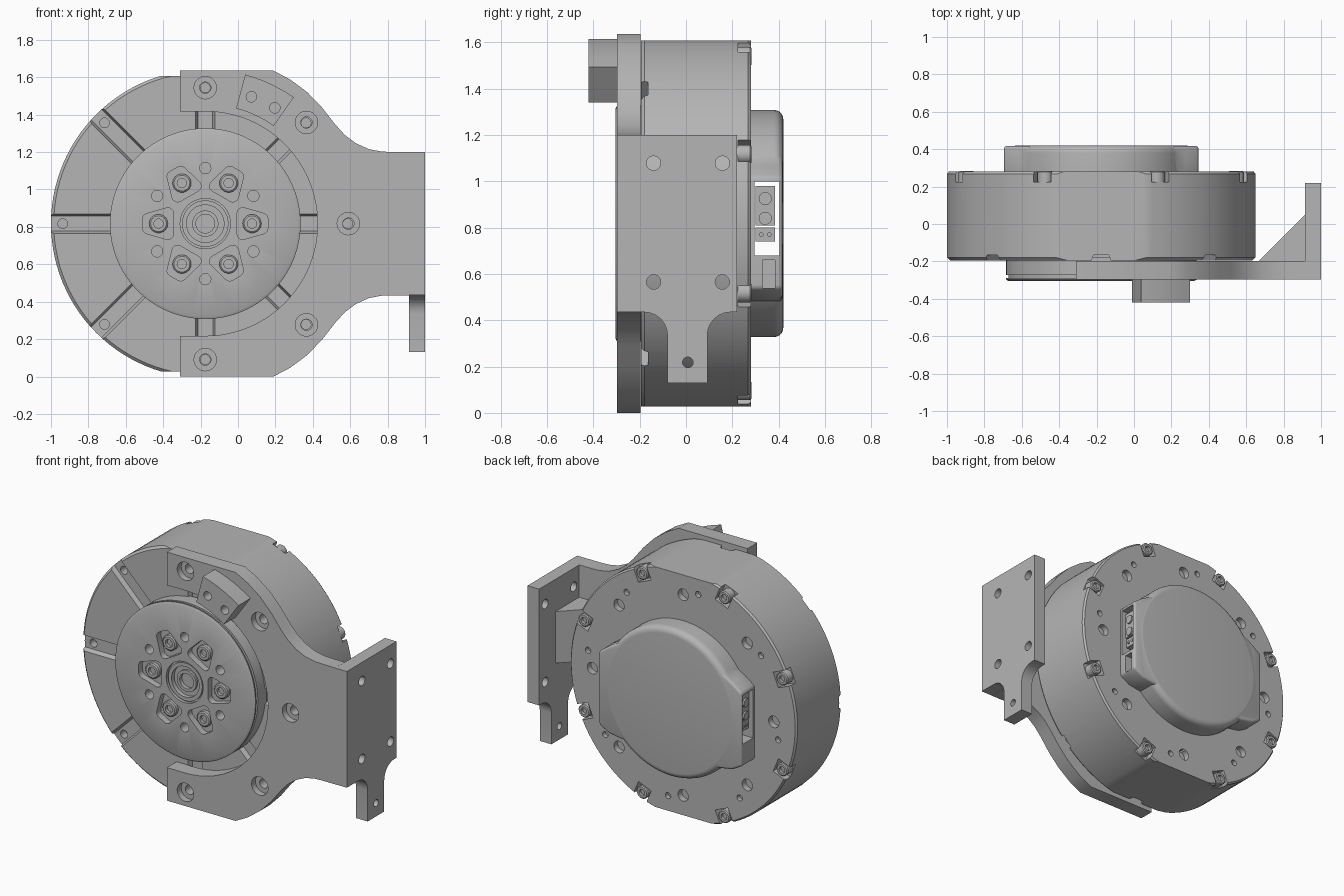
import bpy, bmesh, math
from mathutils import Vector

cube = bpy.data.objects.get("Cube")
if cube:
    bpy.data.objects.remove(cube)

CX, CZ = -0.175, 0.8175          # motor axis
made = []

grey = bpy.data.materials.new("machined_grey")
grey.use_nodes = True
grey.diffuse_color = (0.46, 0.46, 0.46, 1)
bsdf = next(n for n in grey.node_tree.nodes if n.type == 'BSDF_PRINCIPLED')
bsdf.inputs["Base Color"].default_value = (0.46, 0.46, 0.46, 1)


def finish(name, bm):
    bmesh.ops.recalc_face_normals(bm, faces=bm.faces)
    mesh = bpy.data.meshes.new(name)
    bm.to_mesh(mesh)
    bm.free()
    mesh.materials.append(grey)
    ob = bpy.data.objects.new(name, mesh)
    bpy.context.scene.collection.objects.link(ob)
    made.append(ob)
    return ob


def prism(name, pts, lo, hi, axis='y'):
    """Extrude a 2D outline along one axis."""
    place = {'x': lambda a, b, d: (d, a, b),
             'y': lambda a, b, d: (a, d, b),
             'z': lambda a, b, d: (a, b, d)}[axis]
    bm = bmesh.new()
    face = bm.faces.new([bm.verts.new(place(a, b, lo)) for a, b in pts])
    ext = bmesh.ops.extrude_face_region(bm, geom=[face])
    verts = [v for v in ext["geom"] if isinstance(v, bmesh.types.BMVert)]
    bmesh.ops.translate(bm, verts=verts, vec=place(0, 0, hi - lo))
    return finish(name, bm)


def lathe(name, profile, x=CX, z=CZ, steps=24):
    """Spin a (radius, y) profile about an axis parallel to y."""
    bm = bmesh.new()
    vs = [bm.verts.new((x + r, y, z)) for r, y in profile]
    es = [bm.edges.new(p) for p in zip(vs, vs[1:])]
    bmesh.ops.spin(bm, geom=vs + es, cent=(x, 0, z), axis=(0, 1, 0),
                   angle=math.tau, steps=steps)
    bmesh.ops.remove_doubles(bm, verts=bm.verts, dist=1e-5)
    return finish(name, bm)


def polar(r, deg, x=CX, z=CZ):
    a = math.radians(deg)
    return x + r * math.cos(a), z + r * math.sin(a)


def rect(a0, a1, b0, b1):
    return [(a0, b0), (a1, b0), (a1, b1), (a0, b1)]


def spoke(pts, deg):
    """Turn (radial, tangential) points into x, z at an angle."""
    c, s = math.cos(math.radians(deg)), math.sin(math.radians(deg))
    return [(CX + r * c - t * s, CZ + r * s + t * c) for r, t in pts]


def circle(a, b, r, n=20):
    return [polar(r, 360 * i / n, a, b) for i in range(n)]


def hole(x, z, r, y0, y1, n=20):
    return lathe("cutter", [(0, y0), (r, y0), (r, y1), (0, y1)], x, z, n)


def screw(name, x, z, top, side, r=0.04, height=0.03):
    """Socket screw; side is -1 for front facing, 1 for back facing."""
    prof = [(0, top - side * 0.02), (r * 0.5, top - side * 0.02), (r * 0.5, top),
            (r * 0.85, top), (r, top - side * 0.006),
            (r, top - side * height), (0, top - side * height)]
    return lathe(name, prof, x, z, 18)


def combine(target, tools, operation='DIFFERENCE'):
    for tool in tools:
        tool.hide_render = True
        m = target.modifiers.new("bool", 'BOOLEAN')
        m.operation, m.solver, m.object = operation, 'EXACT', tool
    bpy.context.view_layer.update()
    deps = bpy.context.evaluated_depsgraph_get()
    mesh = bpy.data.meshes.new_from_object(target.evaluated_get(deps))
    target.modifiers.clear()
    target.data = mesh
    for tool in tools:
        made.remove(tool)
        bpy.data.objects.remove(tool)


# Motor housing: round drum with flats at top and bottom
body = lathe("motor_housing", [(0, -0.195), (0.81, -0.195), (0.825, -0.18), (0.825, 0.268),
                               (0.815, 0.28), (0, 0.28)], steps=112)
combine(body, [prism("flats", rect(-2, 2, CZ - 0.79, CZ + 0.79), -1, 1)], 'INTERSECT')

# Front channels with screw holes, rear rim notches and rear face holes
cuts = []
for k in range(8):
    a = 45 * k
    bm_pts = [(-0.058, -0.21), (0.058, -0.21), (0.04, -0.165), (-0.04, -0.165)]
    groove = prism("cutter", bm_pts, 0.45, 0.95, 'x')
    c, s = math.cos(math.radians(a)), math.sin(math.radians(a))
    for v in groove.data.vertices:
        r, t, d = v.co.x, v.co.y, v.co.z
        v.co = (CX + r * c - t * s, d, CZ + r * s + t * c)
    bm = bmesh.new()
    bm.from_mesh(groove.data)
    bmesh.ops.recalc_face_normals(bm, faces=bm.faces)
    bm.to_mesh(groove.data)
    bm.free()
    cuts.append(groove)
    cuts.append(hole(*polar(0.727 if k in (2, 6) else 0.762, a), 0.026, -0.3, -0.11))
    cuts.append(prism("cutter", spoke(rect(0.73, 0.95, -0.05, 0.05), a + 22.5), 0.225, 0.4))
    cuts.append(hole(*polar(0.66, a), 0.038, 0.24, 0.4))
    cuts.append(hole(*polar(0.70, a + 9), 0.02, 0.25, 0.4, 14))
combine(body, cuts)
for k in range(8):
    screw("rear_rim_screw", *polar(0.78, 45 * k + 22.5), 0.283, 1, 0.042, 0.07)

# Output hub with a grooved rim and stepped centre bore
hub = lathe("output_hub", [
    (0, -0.26), (0.05, -0.26), (0.05, -0.285), (0.07, -0.285), (0.07, -0.27), (0.1, -0.27),
    (0.1, -0.298), (0.124, -0.298), (0.124, -0.285), (0.134, -0.285), (0.134, -0.305),
    (0.495, -0.305), (0.51, -0.297), (0.51, -0.288), (0.496, -0.288), (0.496, -0.272),
    (0.51, -0.272), (0.51, -0.18), (0, -0.18)], steps=96)
cuts = []
for k in range(6):
    corners = [(0.2, -0.055), (0.305, -0.025), (0.305, 0.025), (0.2, 0.055)]
    outline = []
    for (r, t), start in zip(corners, (180, 285, 0, 75)):
        outline += [polar(0.03, start + 25 * i, r, t) for i in range(5 if r < 0.3 else 4)]
    cuts.append(prism("cutter", spoke(outline, 60 * k), -0.35, -0.262))
    cuts.append(hole(*polar(0.297, 60 * k + 30), 0.03, -0.35, -0.23))
combine(hub, cuts)
for k in range(6):
    screw("hub_screw", *polar(0.25, 60 * k), -0.29, -1, 0.05, 0.04)

# Rear cover: rounded cap with a connector boss on each side
edge = [(0.49 - 0.04 * (1 - math.cos(math.radians(t))), 0.38 + 0.04 * math.sin(math.radians(t)))
        for t in range(0, 91, 15)]
cover = lathe("rear_cover", [(0, 0.26), (0.49, 0.26)] + edge + [(0, 0.42)], steps=96)
half = [(0.38, 0.29), (0.45, 0.25), (0.52, 0.2), (0.52, -0.28), (0.45, -0.32), (0.36, -0.335)]
boss = prism("boss", [(CX + x, CZ + z) for x, z in half]
             + [(CX - x, CZ + z) for x, z in reversed(half)], 0.262, 0.417)
bev = boss.modifiers.new("round", 'BEVEL')
bev.width, bev.segments = 0.015, 3
combine(cover, [boss], 'UNION')
combine(cover, [prism("window", rect(0.295, 0.403, 0.68, 1.0), -1, 1, 'x'),
                prism("slot", rect(0.33, 0.385, 0.54, 0.66), 0.2, 0.5, 'x')])

# Connectors inside the cover windows
for side in (-1, 1):
    def along(near, far):
        return sorted((CX + side * near, CX + side * far))
    prism("connector_body", rect(0.3, 0.385, 0.81, 0.98), *along(0.2, 0.495), 'x')
    prism("signal_socket", rect(0.3, 0.385, 0.74, 0.80), *along(0.2, 0.49), 'x')
    for z in (0.84, 0.925):
        prism("power_pin", circle(0.342, z, 0.028), *along(0.48, 0.505), 'x')
    for y in (0.325, 0.36):
        prism("signal_pin", circle(y, 0.77, 0.01, 8), *along(0.48, 0.497), 'x')

# C-shaped bracket plate around the hub
upper = [(-0.31, 0.8175), (0.19, 0.8175), (0.28, 0.77), (0.37, 0.703), (0.45, 0.62), (0.52, 0.53),
         (0.57, 0.475), (0.63, 0.43), (0.7, 0.398), (0.77, 0.385), (0.83, 0.383), (0.915, 0.383)]
outline = [(x, CZ + z) for x, z in upper] + [(x, CZ - z) for x, z in reversed(upper)]
outline += [(-0.31, CZ - 0.6)] + [polar(0.6, a) for a in range(-90, 91, 4)] + [(-0.31, CZ + 0.6)]
plate = prism("bracket_plate", outline, -0.297, -0.197)
cuts = []
for a in (-90, -45, 0, 45, 90):
    x, z = polar(0.727 if abs(a) == 90 else 0.765, a)
    cuts.append(lathe("cutter", [(0, -0.4), (0.06, -0.4), (0.06, -0.255), (0.03, -0.255),
                                 (0.03, -0.15), (0, -0.15)], x, z, 28))
combine(plate, cuts)

# Stop block on the bracket
arc = range(55, 76, 4)
block = prism("stop_block", [polar(0.825, a) for a in arc]
              + [polar(0.638, a) for a in reversed(arc)], -0.42, -0.29)
combine(block, [hole(*polar(0.722, a), 0.028, -0.5, -0.32) for a in (59, 70)])

# Side mounting flange with lower tab
flange_pts = [(-0.297, 1.2), (-0.297, 0.435), (-0.18, 0.435)]
flange_pts += [polar(0.1, a, -0.18, 0.335) for a in (75, 60, 45, 30, 15, 0)]
flange_pts += [(-0.08, 0.13), (0.092, 0.13)]
flange_pts += [polar(0.1, a, 0.192, 0.335) for a in (180, 165, 150, 135, 120, 105, 90)]
flange_pts += [(0.22, 0.435), (0.22, 1.2)]
flange = prism("mounting_flange", flange_pts, 0.915, 1.0, 'x')
spots = [(y, z, 0.031) for y in (-0.14, 0.157) for z in (0.565, 1.078)] + [(0.008, 0.218, 0.023)]
combine(flange, [prism("cutter", circle(*s), 0.8, 1.1, 'x') for s in spots])

# Gusset between plate and flange
prism("gusset", [(0.665, -0.2), (0.92, -0.2), (0.92, 0.05), (0.915, 0.05)],
      CZ - 0.17, CZ + 0.17, 'z')

# Smooth the curved walls, keep the edges sharp
bpy.ops.object.select_all(action='DESELECT')
for ob in made:
    ob.select_set(True)
bpy.context.view_layer.objects.active = made[0]
bpy.ops.object.shade_smooth_by_angle(angle=math.radians(30))
